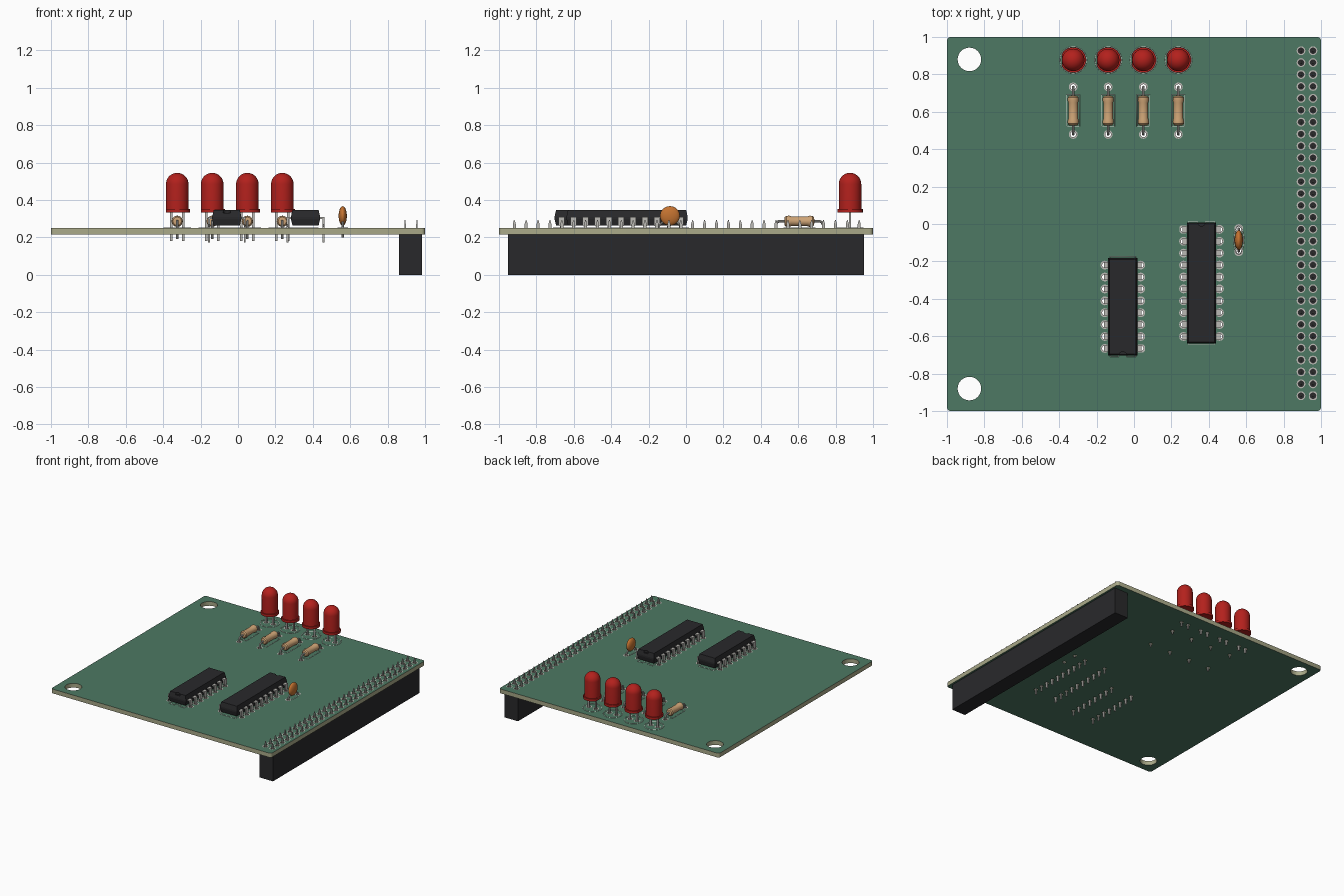
import bpy, bmesh
from math import pi, sin, cos, radians
from mathutils import Matrix, Vector

if "Cube" in bpy.data.objects:
    bpy.data.objects.remove(bpy.data.objects["Cube"])

TOP, BOTTOM = 0.25, 0.215
PITCH = 0.0636


def material(name, r, g, b):
    m = bpy.data.materials.new(name)
    m.diffuse_color = (r, g, b, 1)
    m.use_nodes = True
    m.node_tree.nodes["Principled BSDF"].inputs["Base Color"].default_value = m.diffuse_color
    return m


GREEN = material("solder_mask", 0.075, 0.19, 0.125)
EDGE = material("board_core", 0.40, 0.40, 0.25)
BLACK = material("black_plastic", 0.022, 0.022, 0.024)
METAL = material("tinned_metal", 0.50, 0.49, 0.46)
RED = material("red_lens", 0.45, 0.015, 0.012)
TAN = material("resistor_tan", 0.62, 0.37, 0.18)
ORANGE = material("ceramic_orange", 0.55, 0.17, 0.03)
SILK = material("silk_white", 0.65, 0.68, 0.63)


def add_object(name, mesh, mat, smooth=False):
    ob = bpy.data.objects.new(name, mesh)
    bpy.context.collection.objects.link(ob)
    if mat:
        mesh.materials.append(mat)
    bpy.ops.object.select_all(action='DESELECT')
    ob.select_set(True)
    bpy.context.view_layer.objects.active = ob
    if smooth:
        bpy.ops.object.shade_smooth_by_angle(angle=radians(35))
    return ob


def finish(name, bm, mat, smooth=False):
    bmesh.ops.recalc_face_normals(bm, faces=bm.faces[:])
    mesh = bpy.data.meshes.new(name)
    bm.to_mesh(mesh)
    bm.free()
    return add_object(name, mesh, mat, smooth)


def loft(bm, rings):
    """Bridge equal-sized rings of points and cap both ends."""
    vs = [[bm.verts.new(p) for p in ring] for ring in rings]
    n = len(vs[0])
    for a, b in zip(vs, vs[1:]):
        for i in range(n):
            bm.faces.new((a[i], a[(i + 1) % n], b[(i + 1) % n], b[i]))
    bm.faces.new(vs[0][::-1])
    bm.faces.new(vs[-1])


def slab(bm, cx, cy, layers):
    """Stack of rectangles; layers are (half_x, half_y, z)."""
    loft(bm, [[(cx + sx * hx, cy + sy * hy, z) for sx, sy in
               ((-1, -1), (1, -1), (1, 1), (-1, 1))] for hx, hy, z in layers])


def circle(cx, cy, r, n=12):
    return [(cx + r * cos(2 * pi * i / n), cy + r * sin(2 * pi * i / n)) for i in range(n)]


def lathe(bm, cx, cy, profile, n=32):
    loft(bm, [[(x, y, z) for x, y in circle(cx, cy, r, n)] for r, z in profile])


def curve_mesh(name, paths, mat, closed=False, depth=0.0, extrude=0.0, smooth=False):
    """Wires (depth) or filled flat shapes with holes (extrude), as a mesh."""
    cu = bpy.data.curves.new(name, 'CURVE')
    cu.dimensions = '2D' if extrude else '3D'
    cu.fill_mode = 'BOTH' if extrude else 'FULL'
    cu.extrude, cu.bevel_depth, cu.bevel_resolution = extrude, depth, 2
    cu.use_fill_caps = not closed
    for path in paths:
        sp = cu.splines.new('POLY')
        sp.points.add(len(path) - 1)
        for pt, co in zip(sp.points, path):
            pt.co = (*co, 1) if len(co) == 3 else (*co, 0, 1)
        sp.use_cyclic_u = closed
    tmp = bpy.data.objects.new(name + "_tmp", cu)
    bpy.context.collection.objects.link(tmp)
    mesh = bpy.data.meshes.new_from_object(tmp.evaluated_get(bpy.context.evaluated_depsgraph_get()))
    bpy.data.objects.remove(tmp)
    mesh.materials.clear()
    return add_object(name, mesh, mat, smooth)


# Layout of parts and their drilled holes
PART_X = [0.237, 0.05, -0.138, -0.325]
LED_Y, RES_Y, RES_SPAN = 0.877, 0.606, 0.127
CAP_X, CAP_Y = 0.56, -0.086
CHIPS = [(-0.06, -0.4425, 8, -1), (0.361, -0.315, 10, 1)]  # x, y, pins per side, notch side
header_pins = [(x, (i - 14.5) * PITCH + 0.004) for x in (0.893, 0.957) for i in range(30)]
chip_pins = [[(cx + s * 0.096, cy + (i - (n - 1) / 2) * PITCH, s) for s in (-1, 1) for i in range(n)]
             for cx, cy, n, _ in CHIPS]
led_pins = [(x + s * 0.032, LED_Y) for x in PART_X for s in (-1, 1)]
res_pins = [(x, RES_Y + s * RES_SPAN) for x in PART_X for s in (-1, 1)]
cap_pins = [(CAP_X, CAP_Y + s * 0.062) for s in (-1, 1)]
holes = header_pins + [p[:2] for c in chip_pins for p in c] + led_pins + res_pins + cap_pins

# Circuit board: rounded square with all holes
outline = []
for k, (sx, sy) in enumerate(((1, 1), (-1, 1), (-1, -1), (1, -1))):
    for i in range(5):
        a = (k + i / 4) * pi / 2
        outline.append((sx * 0.98 + 0.02 * cos(a), sy * 0.98 + 0.02 * sin(a)))
mounts = [circle(-0.88, s * 0.88, 0.063, 32) for s in (-1, 1)]
board = curve_mesh("circuit_board", [outline] + mounts + [circle(x, y, 0.015) for x, y in holes],
                   GREEN, closed=True, extrude=(TOP - BOTTOM) / 2)
board.data.transform(Matrix.Translation((0, 0, (TOP + BOTTOM) / 2)))
board.data.materials.append(EDGE)
for f in board.data.polygons:
    f.material_index = 0 if abs(f.normal.z) > 0.5 else 1

# Solder pads: rings, with a square first pad per connector
first = [(0.957, header_pins[0][1]), chip_pins[0][8][:2], chip_pins[1][9][:2]]
bm = bmesh.new()
for x, y in holes:
    square = any(abs(x - a) + abs(y - b) < 0.01 for a, b in first)
    inner = circle(x, y, 0.015)
    outer = circle(x, y, 0.024)
    if square:
        outer = [(x + (a - x) / max(abs(a - x), abs(b - y)) * 0.022,
                  y + (b - y) / max(abs(a - x), abs(b - y)) * 0.022) for a, b in outer]
    a = [bm.verts.new((*p, TOP + 0.001)) for p in inner]
    b = [bm.verts.new((*p, TOP + 0.001)) for p in outer]
    for i in range(12):
        j = (i + 1) % 12
        bm.faces.new((a[i], b[i], b[j], a[j]))
pads = finish("solder_pads", bm, METAL)
if pads.data.polygons[0].normal.z < 0:
    pads.data.flip_normals()

# Header socket below the board and its pointed pins
bm = bmesh.new()
slab(bm, 0.9225, 0, [(0.062, 0.952, 0), (0.062, 0.952, BOTTOM)])
finish("header_socket", bm, BLACK)
bm = bmesh.new()
for x, y in header_pins:
    slab(bm, x, y, [(0.004, 0.008, 0.2), (0.004, 0.008, 0.272), (0.002, 0.002, 0.292)])
finish("header_pins", bm, METAL)

# Chips: tapered body with end notch, bent legs
for k, ((cx, cy, n, side), pins) in enumerate(zip(CHIPS, chip_pins), 1):
    hy = n * PITCH / 2 + 0.006
    bm = bmesh.new()
    slab(bm, cx, cy, [(0.07, hy - 0.008, 0.264), (0.078, hy, 0.298),
                      (0.078, hy, 0.31), (0.07, hy - 0.008, 0.346)])
    body = finish(f"chip_{k}_body", bm, BLACK)
    bm = bmesh.new()
    lathe(bm, cx, cy + side * hy, [(0.02, 0.33), (0.02, 0.36)], 24)
    cutter = finish(f"chip_{k}_notch_cutter", bm, BLACK)
    cutter.hide_render = True
    mod = body.modifiers.new("notch", 'BOOLEAN')
    mod.operation, mod.object, mod.solver = 'DIFFERENCE', cutter, 'EXACT'
    bpy.context.view_layer.objects.active = body
    bpy.ops.object.modifier_apply(modifier=mod.name)
    bpy.data.objects.remove(cutter)
    bm = bmesh.new()
    for x, y, s in pins:
        slab(bm, x - s * 0.013, y, [(0.018, 0.016, 0.299), (0.018, 0.016, 0.309)])
        slab(bm, x, y, [(0.005, 0.005, 0.172), (0.005, 0.008, 0.185), (0.005, 0.008, 0.258),
                        (0.005, 0.016, 0.268), (0.005, 0.016, 0.305)])
    finish(f"chip_{k}_legs", bm, METAL)

# LEDs: domed lens with a flange flattened on one side
dome = [(0.06 * cos(radians(a)), 0.485 + 0.06 * sin(radians(a))) for a in range(0, 90, 10)]
for k, x in enumerate(PART_X, 1):
    bm = bmesh.new()
    lathe(bm, x, LED_Y, [(0.068, 0.332), (0.068, 0.352), (0.06, 0.352)] + dome + [(0.002, 0.545)])
    for v in bm.verts:
        v.co.x = max(v.co.x, x - 0.0605)
    finish(f"led_{k}", bm, RED, smooth=True)
bm = bmesh.new()
for x, y in led_pins:
    slab(bm, x, y, [(0.006, 0.006, 0.18), (0.006, 0.006, 0.335)])
finish("led_leads", bm, METAL)

# Resistors: body with swollen ends on a bent wire
profile = [(0.010, -0.08), (0.022, -0.078), (0.029, -0.07), (0.03, -0.055), (0.026, -0.042)]
profile += [(r, -z) for r, z in reversed(profile)]
wires = []
for k, x in enumerate(PART_X, 1):
    bm = bmesh.new()
    lathe(bm, 0, 0, profile, 24)
    bm.transform(Matrix.Translation((x, RES_Y, 0.286)) @ Matrix.Rotation(pi / 2, 4, 'X'))
    finish(f"resistor_{k}", bm, TAN, smooth=True)
    half = [(RES_SPAN, 0.19), (RES_SPAN, 0.268), (RES_SPAN - 0.006, 0.28), (RES_SPAN - 0.018, 0.286)]
    wires.append([(x, RES_Y - d, z) for d, z in half] + [(x, RES_Y + d, z) for d, z in reversed(half)])
curve_mesh("resistor_leads", wires, METAL, depth=0.007, smooth=True)

# Disc capacitor and its leads
bm = bmesh.new()
bmesh.ops.create_uvsphere(bm, u_segments=32, v_segments=16, radius=1,
                          matrix=Matrix.Translation((CAP_X, CAP_Y, 0.315)) @ Matrix.Diagonal((0.022, 0.053, 0.052, 1)))
finish("disc_capacitor", bm, ORANGE, smooth=True)
curve_mesh("capacitor_leads", [[(CAP_X, y, 0.2), (CAP_X, y, 0.258), (CAP_X, CAP_Y + (y - CAP_Y) * 0.4, 0.295)]
                               for _, y in cap_pins], METAL, depth=0.006, smooth=True)

# Printed outlines around the parts
Z = TOP + 0.0005
lines = [[(*p, Z) for p in circle(x, LED_Y, 0.071, 32)] for x in PART_X]
lines += [[(x + a * 0.034, RES_Y + b * 0.084, Z) for a, b in ((-1, -1), (1, -1), (1, 1), (-1, 1))] for x in PART_X]
lines.append([(CAP_X + 0.026 * cos(a * pi / 12), CAP_Y + 0.075 * sin(a * pi / 12), Z) for a in range(24)])
for cx, cy, n, side in CHIPS:
    h = n * PITCH / 2 + 0.012
    box = [(-0.068, -h), (0.068, -h), (0.068, h), (0.022, h), (0.022, h - 0.02), (-0.022, h - 0.02),
           (-0.022, h), (-0.068, h)]
    lines.append([(cx + a, cy + side * b, Z) for a, b in box])
curve_mesh("printed_outlines", lines, SILK, closed=True, depth=0.002)
